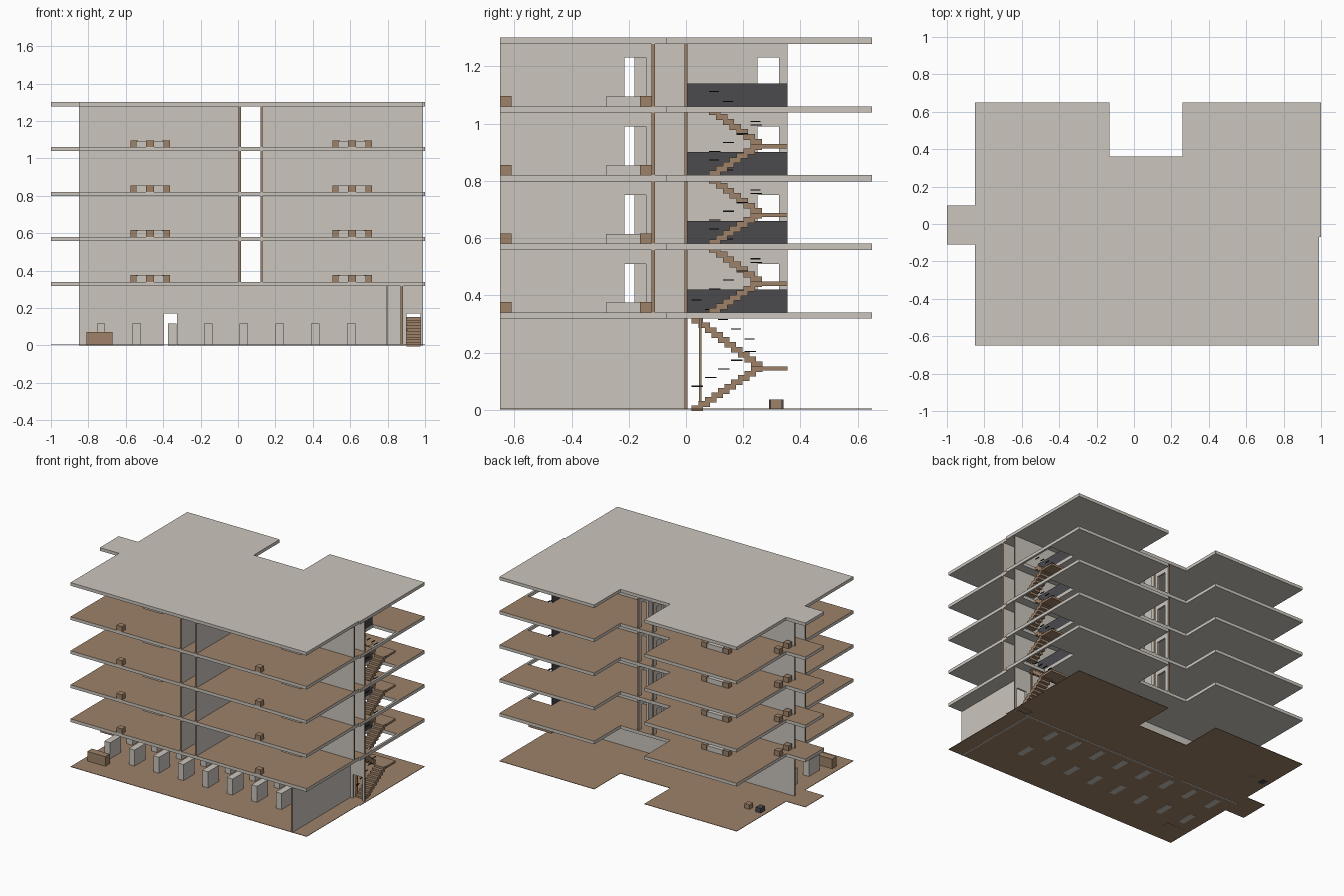
import bpy
import bmesh
from mathutils import Vector

old = bpy.data.objects.get("Cube")
if old:
    bpy.data.objects.remove(old, do_unlink=True)


def material(name, rgb):
    m = bpy.data.materials.new(name)
    m.use_nodes = True
    m.diffuse_color = (*rgb, 1)
    m.node_tree.nodes["Principled BSDF"].inputs["Base Color"].default_value = (*rgb, 1)
    return m


PLASTER = material("warm_plaster", (0.60, 0.565, 0.515))
WOOD = material("brown_wood", (0.34, 0.223, 0.141))
DARK = material("dark_panel", (0.069, 0.067, 0.076))
BLACK = material("black_metal", (0.012, 0.012, 0.013))


def finish(name, bm, mats, accent=None):
    """Make an object; faces pointing along the accent test get the second material."""
    bmesh.ops.recalc_face_normals(bm, faces=bm.faces)
    bm.normal_update()
    if accent:
        for f in bm.faces:
            f.material_index = int(accent(f))
    me = bpy.data.meshes.new(name)
    bm.to_mesh(me)
    bm.free()
    for m in mats:
        me.materials.append(m)
    ob = bpy.data.objects.new(name, me)
    bpy.context.collection.objects.link(ob)
    return ob


def add_box(bm, x, y, z):
    vs = bmesh.ops.create_cube(bm, size=1)["verts"]
    for v in vs:
        v.co = Vector(r[0] if c < 0 else r[1] for c, r in zip(v.co, (x, y, z)))


def boxes(name, mat, items):
    bm = bmesh.new()
    for x, y, z in items:
        add_box(bm, x, y, z)
    return finish(name, bm, [mat])


def prism(name, pts, to3d, push, mats, accent=None):
    """Extrude a flat outline along the push vector."""
    bm = bmesh.new()
    face = bm.faces.new([bm.verts.new(to3d(a, b)) for a, b in pts])
    ext = bmesh.ops.extrude_face_region(bm, geom=[face])["geom"]
    for v in ext:
        if isinstance(v, bmesh.types.BMVert):
            v.co += Vector(push)
    return finish(name, bm, mats, accent)


def wall(name, along, at, start, end, z0, z1, doors=()):
    """Thin wall with door notches and wooden end faces."""
    pts = [(start, z0)]
    for d0, d1 in doors:
        pts += [(d0, z0), (d0, z0 + DOOR), (d1, z0 + DOOR), (d1, z0)]
    pts += [(end, z0), (end, z1), (start, z1)]
    i = 0 if along == "x" else 1

    def to3d(a, b):
        return (a, at - THICK / 2, b) if i == 0 else (at - THICK / 2, a, b)

    def is_end(f):
        c = f.calc_center_median()[i]
        return abs(f.normal[i]) > 0.9 and min(abs(c - start), abs(c - end)) < 0.001

    push = (0, THICK, 0) if i == 0 else (THICK, 0, 0)
    return prism(name, pts, to3d, push, [PLASTER, WOOD], is_end)


THICK, DOOR = 0.012, 0.17
FLOORS = [0.34, 0.58, 0.82, 1.06]
SLAB, GAP = 0.022, 0.24

# Plan outline, with a rear recess and a left bay; floors also have a stairwell
FRONT = [(-0.85, -0.65), (0.99, -0.65), (0.99, -0.07), (1, -0.07)]
WELL = [(1, 0.07), (0.80, 0.07), (0.80, 0.36), (1, 0.36)]
BACK = [(1, 0.65), (0.26, 0.65), (0.26, 0.36), (-0.13, 0.36), (-0.13, 0.65),
        (-0.85, 0.65), (-0.85, 0.10), (-1, 0.10), (-1, -0.11), (-0.85, -0.11)]


def slab(name, pts, top, depth, mats, accent=None):
    return prism(name, pts, lambda a, b: (a, b, top - depth), (0, 0, depth), mats, accent)


slab("ground_floor", FRONT + BACK, 0.004, 0.003, [WOOD])
slab("roof_slab", FRONT + BACK, 1.30, SLAB, [PLASTER])
for n, z in enumerate(FLOORS, 1):
    slab(f"floor_slab_{n}", FRONT + WELL + BACK, z, SLAB, [PLASTER, WOOD],
         lambda f: f.normal.z > 0.9)
    boxes(f"stairwell_edge_beam_{n}", PLASTER, [((0.985, 1), (0.07, 0.36), (z - SLAB, z))])

# Ground storey: walls, piers, guard desk and small rear boxes
LOW = FLOORS[0] - SLAB
wall("ground_back_wall", "x", 0, -0.85, 0.99, 0, LOW, [(-0.395, -0.325), (0.90, 0.975)])
wall("ground_side_wall", "y", 0.875, -0.65, -0.006, 0, LOW)
boxes("wall_strip", PLASTER, [((0.79, 0.80), (-0.015, -0.006), (0, LOW))])
boxes("parking_piers", PLASTER,
      [((x - 0.0225, x + 0.0225), (y - 0.06, y + 0.06), (0, 0.117))
       for x in [-0.7325 + 0.191 * i for i in range(8)] for y in (-0.35, -0.10)])
boxes("guard_desk", WOOD, [((-0.81, -0.67), (-0.52, -0.47), (0, 0.072))])
boxes("rear_crate", WOOD, [((-0.73, -0.69), (0.295, 0.335), (0, 0.036))])
boxes("rear_dark_crate", DARK, [((-0.82, -0.78), (0.29, 0.34), (0, 0.036))])
boxes("stair_post", WOOD, [((0.885, 0.895), (0.045, 0.055), (0, LOW))])


def chair(x, y, z):
    return ((x - 0.021, x + 0.021), (y - 0.02, y + 0.02), (z, z + 0.036))


# Upper storeys: corridor walls, cross walls, furniture and stairwell panel
for n, z in enumerate(FLOORS, 1):
    top = z + GAP - SLAB
    for side, x0, x1 in (("left", -0.85, 0.004), ("right", 0.131, 0.99)):
        for place, y in (("front", -0.115), ("rear", 0)):
            wall(f"{side}_{place}_corridor_wall_{n}", "x", y, x0, x1, z, top)
    wall(f"left_cross_wall_{n}", "y", 0.01, -0.65, 0.355, z, top,
         [(-0.25, -0.18), (0.25, 0.325)])
    wall(f"right_cross_wall_{n}", "y", 0.125, -0.65, 0.355, z, top,
         [(-0.215, -0.14), (0.25, 0.325)])
    seats, desks = [], []
    for x in (-0.47, 0.61):
        seats += [chair(x, -0.63, z), chair(x - 0.085, -0.14, z), chair(x + 0.085, -0.14, z)]
        desks.append(((x - 0.075, x + 0.075), (-0.28, -0.14), (z, z + 0.034)))
    seats += [chair(-0.555, 0.33, z), chair(-0.385, 0.33, z),
              chair(-0.82, 0.04, z), chair(-0.82, 0.14, z)]
    desks.append(((-0.53, -0.41), (0.31, 0.35), (z, z + 0.034)))
    boxes(f"chairs_{n}", WOOD, seats)
    boxes(f"desks_{n}", PLASTER, desks)
    boxes(f"stairwell_panel_{n}", DARK, [((0.792, 0.80), (0.006, 0.355), (z, z + 0.08))])


def staircase(n, z0, z1, y0):
    """Two opposite flights with a half landing and stepped handrails."""
    mid = z0 + (z1 - z0) * 0.47
    steps = round((0.25 - y0) / 0.024)
    run, treads, rails = (0.25 - y0) / steps, [], []
    up, back = (mid - z0) / steps, (z1 - mid) / steps
    for i in range(steps):
        y = y0 + run * i
        za = z0 + up * (i + 1)
        zb = z1 - back * i
        treads.append(((0.90, 0.975), (y, y + 0.04), (za - 0.02, za)))
        treads.append(((0.81, 0.885), (y, y + 0.04), (zb - 0.02, zb)))
        if i % 2 == 0:
            rails.append(((0.90, 0.906), (y, y + 0.04), (za + 0.065, za + 0.069)))
            rails.append(((0.879, 0.885), (y, y + 0.035), (zb + 0.060, zb + 0.064)))
    treads.append(((0.80, 0.98), (0.25, 0.355), (mid - 0.015, mid)))
    boxes(f"stairs_{n}", WOOD, treads)
    boxes(f"handrails_{n}", BLACK, rails)


# Stairs from each storey to the next
staircase(0, 0, FLOORS[0] - 0.018, 0.02)
for n, z in enumerate(FLOORS[:-1], 1):
    staircase(n, z, z + GAP - 0.01, 0.08)
